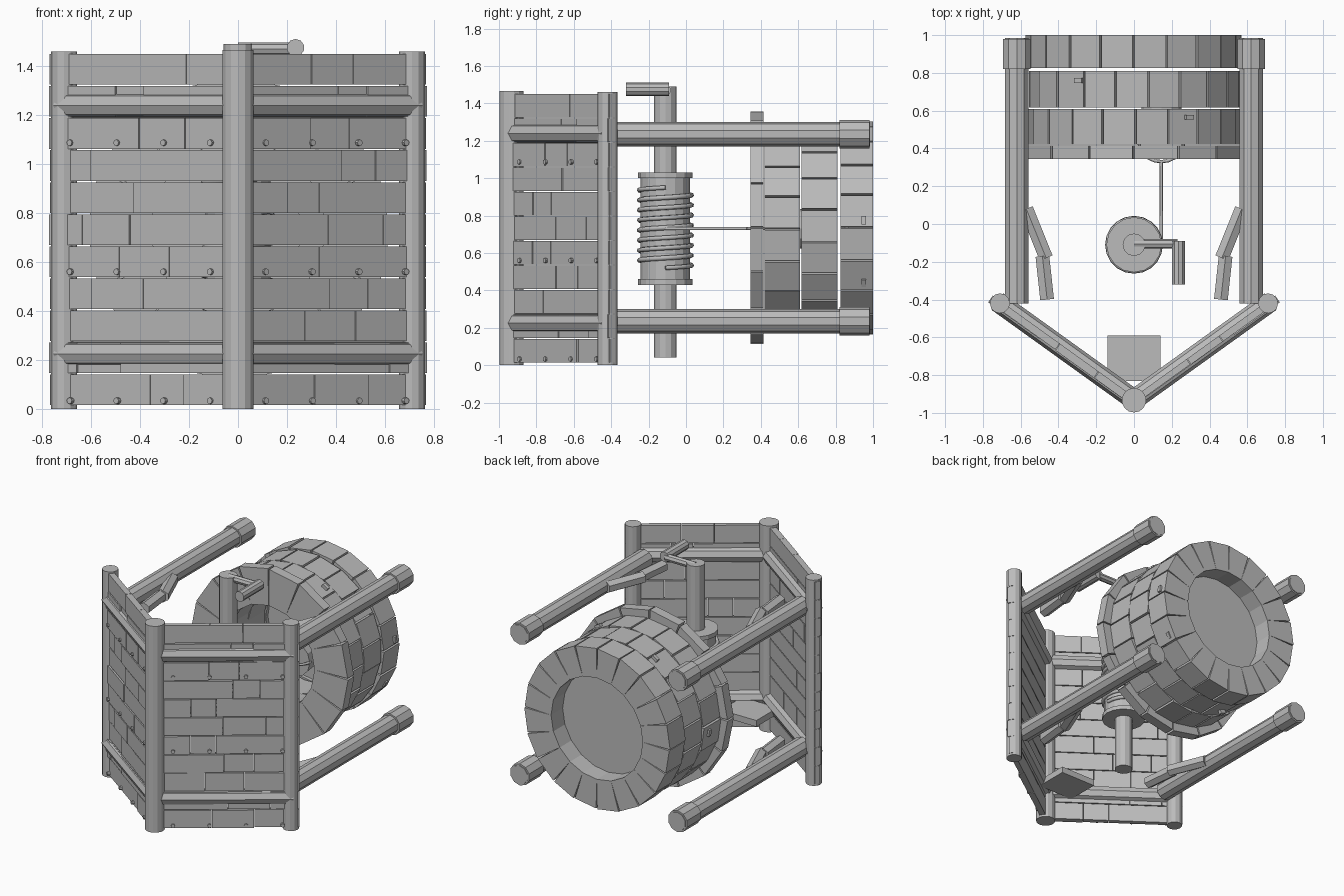
import bpy, bmesh, math, random
from mathutils import Vector, Matrix

random.seed(4)
cube = bpy.data.objects.get("Cube")
if cube:
    bpy.data.objects.remove(cube)

grey = bpy.data.materials.new("plain_grey")
grey.use_nodes = True
COLOUR = (0.5, 0.5, 0.5, 1)
grey.diffuse_color = COLOUR
grey.node_tree.nodes["Principled BSDF"].inputs["Base Color"].default_value = COLOUR
MID = 0.735  # height of the well axis


def finish(name, bm):
    bmesh.ops.recalc_face_normals(bm, faces=bm.faces)
    mesh = bpy.data.meshes.new(name)
    bm.to_mesh(mesh)
    bm.free()
    mesh.materials.append(grey)
    ob = bpy.data.objects.new(name, mesh)
    bpy.context.scene.collection.objects.link(ob)
    return ob


def add_rod(bm, p, q, r, sides=10, r2=None):
    p, q = Vector(p), Vector(q)
    rot = (q - p).to_track_quat('Z', 'Y').to_matrix().to_4x4()
    bmesh.ops.create_cone(bm, cap_ends=True, segments=sides, radius1=r,
                          radius2=r if r2 is None else r2, depth=(q - p).length,
                          matrix=Matrix.Translation((p + q) / 2) @ rot)


def rod(name, p, q, r, sides=10, r2=None):
    bm = bmesh.new()
    add_rod(bm, p, q, r, sides, r2)
    return finish(name, bm)


def add_box(bm, centre, size, rot=Matrix()):
    m = Matrix.Translation(centre) @ rot @ Matrix.Diagonal((*size, 1))
    bmesh.ops.create_cube(bm, size=1, matrix=m)


def cord(name, points, r):
    curve = bpy.data.curves.new(name, 'CURVE')
    curve.dimensions = '3D'
    curve.bevel_depth = r
    curve.bevel_resolution = 1
    curve.use_fill_caps = True
    line = curve.splines.new('POLY')
    line.points.add(len(points) - 1)
    for pt, co in zip(line.points, points):
        pt.co = (*co, 1)
    curve.materials.append(grey)
    ob = bpy.data.objects.new(name, curve)
    bpy.context.scene.collection.objects.link(ob)


def stone_ring(name, y0, y1, outer, inner, count, offset):
    """Ring of separate wedge stones around the y axis."""
    bm = bmesh.new()
    step = math.tau / count
    for i in range(count):
        a = (i + offset) * step
        r = outer + random.uniform(-0.006, 0.004)
        corners = []
        for y in (y0, y1):
            for rad, ang in ((inner, a), (r, a + 0.006), (r, a + step - 0.012), (inner, a + step)):
                corners.append(bm.verts.new((rad * math.sin(ang), y, MID + rad * math.cos(ang))))
        low, high = corners[:4], corners[4:]
        bm.faces.new(low)
        bm.faces.new(high)
        for k in range(4):
            n = (k + 1) % 4
            bm.faces.new((low[k], low[n], high[n], high[k]))
    return finish(name, bm)


# Well wall, rim and floor
stone_ring("base_stones", 0.825, 1.0, 0.572, 0.36, 20, 0)
stone_ring("middle_stones", 0.617, 0.81, 0.56, 0.36, 20, 0.45)
stone_ring("upper_stones", 0.42, 0.61, 0.565, 0.36, 20, 0.05)
stone_ring("rim_stones", 0.345, 0.415, 0.62, 0.36, 16, 0)
rod("well_floor", (0, 0.85, MID), (0, 0.87, MID), 0.365, 20)

# Small chips on the wall
bm = bmesh.new()
for ang, y in ((-31, 0.76), (31, 0.565), (86, 0.95), (121, 0.95), (200, 0.7), (265, 0.55)):
    a = math.radians(ang)
    add_box(bm, (0.558 * math.sin(a), y, MID + 0.558 * math.cos(a)),
            (0.045, 0.025, 0.04), Matrix.Rotation(a, 4, 'Y'))
finish("wall_chips", bm)

# Posts with feet and bent braces
for side, s in (("left", 1), ("right", -1)):
    for level, z in (("upper", 1.235), ("lower", 0.235)):
        tag = f"{side}_{level}"
        rod(tag + "_post", (s * 0.62, -0.42, z), (s * 0.62, 0.985, z), 0.066)
        rod(tag + "_post_foot", (s * 0.62, 0.82, z), (s * 0.62, 0.98, z), 0.077)
        bm = bmesh.new()
        add_rod(bm, (s * 0.57, 0.08, z), (s * 0.465, -0.18, z), 0.042, 6)
        add_rod(bm, (s * 0.485, -0.17, z), (s * 0.46, -0.4, z), 0.042, 6)
        finish(tag + "_brace", bm)

# Windlass with crank
AY = -0.11
rod("windlass_shaft", (0, AY, 0.04), (0, AY, 1.49), 0.06, 12)
rod("windlass_drum", (0, AY, 0.44), (0, AY, 1.03), 0.132, 16)
for name, z in (("lower_drum_flange", 0.43), ("upper_drum_flange", 1.0)):
    rod(name, (0, AY, z), (0, AY, z + 0.03), 0.146, 16)
rod("crank_arm", (0, -0.105, 1.47), (0.23, -0.105, 1.47), 0.026, 8)
rod("crank_handle", (0.235, -0.09, 1.475), (0.235, -0.32, 1.475), 0.036, 10)

# Wound rope, hanging rope and bucket
turns, per = 8, 20
coil = []
for i in range(turns * per + 1):
    a = math.tau * i / per
    coil.append((0.14 * math.cos(a), AY + 0.14 * math.sin(a), 0.52 + 0.43 * i / (turns * per)))
cord("wound_rope", coil, 0.013)
BX = 0.145
cord("hanging_rope", [(BX, AY, 0.73), (BX, 0.34, 0.73)], 0.009)
rod("bucket", (BX, 0.42, 0.73), (BX, 0.62, 0.73), 0.125, 12, 0.105)
cord("bucket_handle", [(BX + 0.12 * math.cos(t * math.pi / 10), 0.44 - 0.11 * math.sin(t * math.pi / 10), 0.73)
                       for t in range(11)], 0.009)

# Roof poles and hanging board
rod("ridge_pole", (0, -0.933, 0), (0, -0.933, 1.465), 0.065, 14)
board = bmesh.new()
add_box(board, (0, -0.71, 0.2), (0.28, 0.24, 0.045))
finish("ridge_board", board)

# Roof slopes: planks, rafters, eave poles and pegs
ROWS = 11
for side, s in (("left", 1), ("right", -1)):
    ridge, eave = Vector((0, -0.93, 0)), Vector((s * 0.71, -0.42, 0))
    along = (eave - ridge).normalized()
    out = Vector((s * -along.y, -abs(along.x), 0)) * 1.0
    out = Vector((s * abs(along.y), -abs(along.x), 0))
    turn = Matrix.Rotation(math.atan2(along.y, along.x), 4, 'Z')
    rod(side + "_eave_pole", eave, eave + Vector((0, 0, 1.46)), 0.053, 12)
    for level, z in (("upper", 1.24), ("lower", 0.225)):
        up = Vector((0, 0, z))
        rod(f"{side}_{level}_rafter", ridge + along * 0.03 + up, ridge + along * 0.89 + up, 0.054, 8)
    bm = bmesh.new()
    pitch = 1.44 / ROWS
    for row in range(ROWS):
        z = 0.012 + pitch * (row + 0.5)
        cut = 0.3 + 0.2 * (row % 2) + random.uniform(-0.08, 0.08)
        cuts = [0, cut, cut + random.uniform(0.14, 0.28), 0.93]
        for a, b in zip(cuts, cuts[1:]):
            thick = random.uniform(0.034, 0.044)
            centre = ridge + along * (a + b) / 2 + out * (thick / 2 - 0.012) + Vector((0, 0, z))
            add_box(bm, centre, (b - a - 0.003, thick, pitch - 0.006), turn)
    finish(side + "_roof_planks", bm)
    bm = bmesh.new()
    for z in (0.033, 0.56, 1.087):
        for k in range(4):
            p = ridge + along * (0.115 + 0.235 * k) + Vector((0, 0, z))
            add_rod(bm, p, p + out * 0.04, 0.013, 8)
    finish(side + "_roof_pegs", bm)
